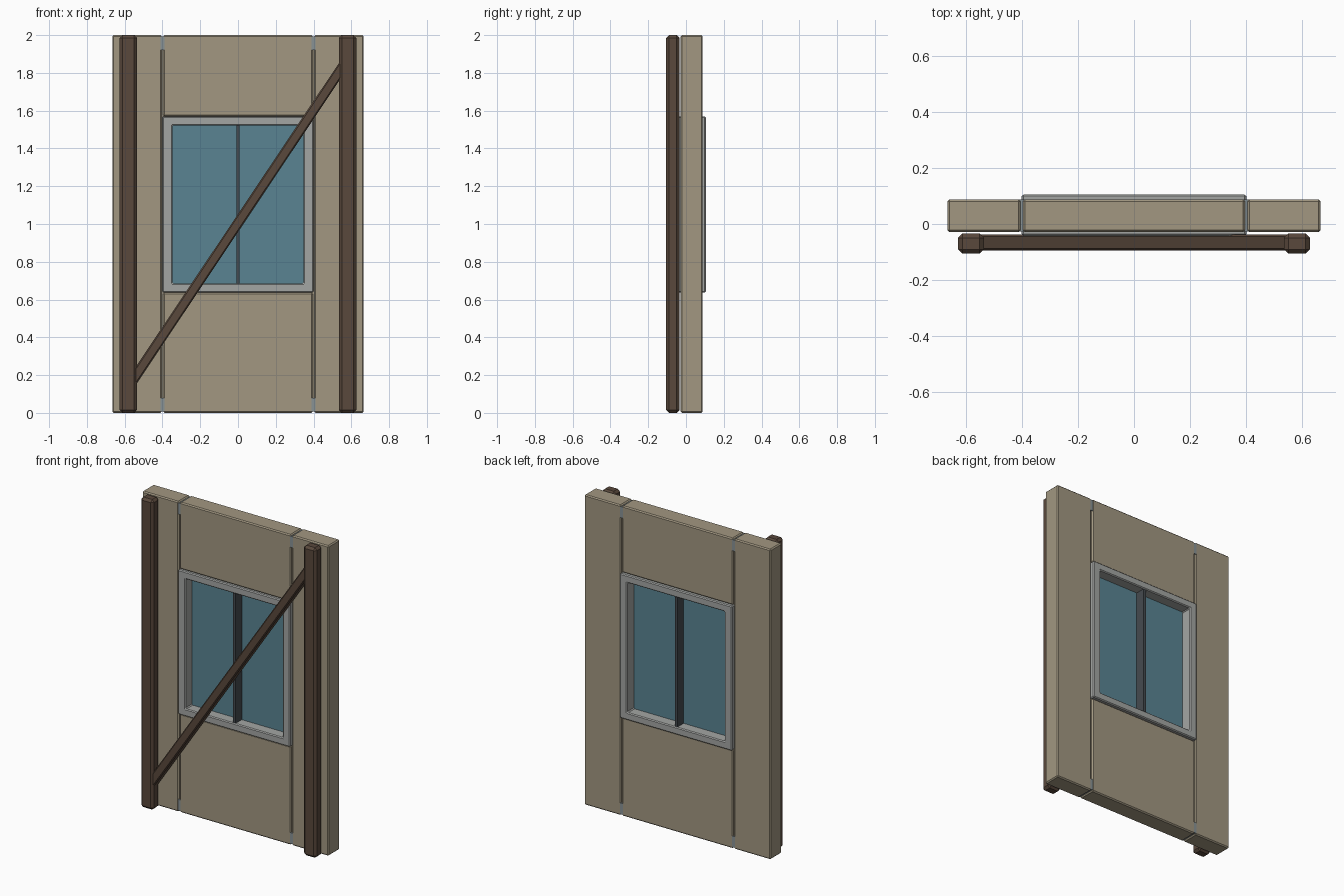
import bpy, bmesh, math
from mathutils import Matrix

if "Cube" in bpy.data.objects:
    bpy.data.objects.remove(bpy.data.objects["Cube"])


def material(name, rgb):
    m = bpy.data.materials.new(name)
    m.diffuse_color = (*rgb, 1)
    m.use_nodes = True
    m.node_tree.nodes["Principled BSDF"].inputs["Base Color"].default_value = m.diffuse_color
    return m


PLASTER = material("plaster", (0.36, 0.31, 0.22))
WOOD = material("dark_wood", (0.10, 0.065, 0.045))
TRIM = material("trim", (0.37, 0.38, 0.37))
RAIL = material("rail", (0.25, 0.29, 0.30))
BAR = material("bar", (0.06, 0.07, 0.08))
GLASS = material("glass", (0.10, 0.23, 0.29))


def finish(bm, name, mat, bevel=0.0):
    me = bpy.data.meshes.new(name)
    bmesh.ops.recalc_face_normals(bm, faces=bm.faces)
    bm.to_mesh(me)
    bm.free()
    me.materials.append(mat)
    ob = bpy.data.objects.new(name, me)
    bpy.context.collection.objects.link(ob)
    if bevel:
        mod = ob.modifiers.new("chamfer", 'BEVEL')
        mod.width = bevel
        mod.segments = 1
    return ob


def box(name, x, y, z, mat, bevel=0.0):
    """Box from (min, max) ranges on each axis."""
    bm = bmesh.new()
    size = [r[1] - r[0] for r in (x, y, z)]
    mid = [(r[1] + r[0]) / 2 for r in (x, y, z)]
    bmesh.ops.create_cube(bm, size=1, matrix=Matrix.Translation(mid) @ Matrix.Diagonal((*size, 1)))
    return finish(bm, name, mat, bevel)


def mirrored(s, a, b):
    return tuple(sorted((s * a, s * b)))


WALL_Y = (-0.028, 0.088)

# Plaster panels around the window
box("lower_panel", (-0.396, 0.396), WALL_Y, (0, 0.637), PLASTER, 0.007)
box("upper_panel", (-0.396, 0.396), WALL_Y, (1.57, 2), PLASTER, 0.007)
for s, side in ((-1, "left"), (1, "right")):
    box(side + "_panel", mirrored(s, 0.404, 0.665), WALL_Y, (0, 2), PLASTER, 0.007)
    # Recessed stud closing the seam
    box(side + "_seam_stud", mirrored(s, 0.37, 0.43), (-0.015, 0.075), (0.02, 1.98), PLASTER)
    # Timber posts
    box(side + "_post", mirrored(s, 0.535, 0.627), (-0.105, -0.034), (0, 2), WOOD, 0.015)

# Horizontal rails inside the wall, visible in the seams
for name, z in (("bottom_rail", (0.008, 0.08)), ("top_rail", (1.92, 1.992))):
    box(name, (-0.655, 0.655), (-0.027, 0.087), z, RAIL)

# Diagonal brace with plumb-cut ends running into the posts
bm = bmesh.new()
slope = 1.615 / 1.08
profile = [(x, -0.037, 1.005 + slope * x + dz)
           for x, dz in ((-0.56, -0.048), (0.56, -0.048), (0.56, 0.048), (-0.56, 0.048))]
face = bm.faces.new([bm.verts.new(p) for p in profile])
ext = bmesh.ops.extrude_face_region(bm, geom=[face])
bmesh.ops.translate(bm, vec=(0, -0.058, 0),
                    verts=[v for v in ext["geom"] if isinstance(v, bmesh.types.BMVert)])
finish(bm, "diagonal_brace", WOOD, 0.007)

# Window frame: rectangular ring with depth
bm = bmesh.new()
OUTER, INNER = (-0.4, 0.4, 0.637, 1.57), (-0.347, 0.347, 0.685, 1.522)
rings = []
for y in (-0.042, 0.105):
    for x0, x1, z0, z1 in (OUTER, INNER):
        rings.append([bm.verts.new((x, y, z)) for x, z in ((x0, z0), (x1, z0), (x1, z1), (x0, z1))])
fo, fi, bo, bi = rings
for a, b in ((fo, fi), (fi, bi), (bi, bo), (bo, fo)):
    for i in range(4):
        j = (i + 1) % 4
        bm.faces.new((a[i], a[j], b[j], b[i]))
finish(bm, "window_frame", TRIM, 0.006)

# Mullion and panes
box("mullion", (-0.009, 0.009), (-0.036, 0.099), (0.66, 1.55), BAR)
for s, side in ((-1, "left"), (1, "right")):
    box(side + "_pane", mirrored(s, 0.005, 0.36), (0.026, 0.036), (0.67, 1.535), GLASS)
